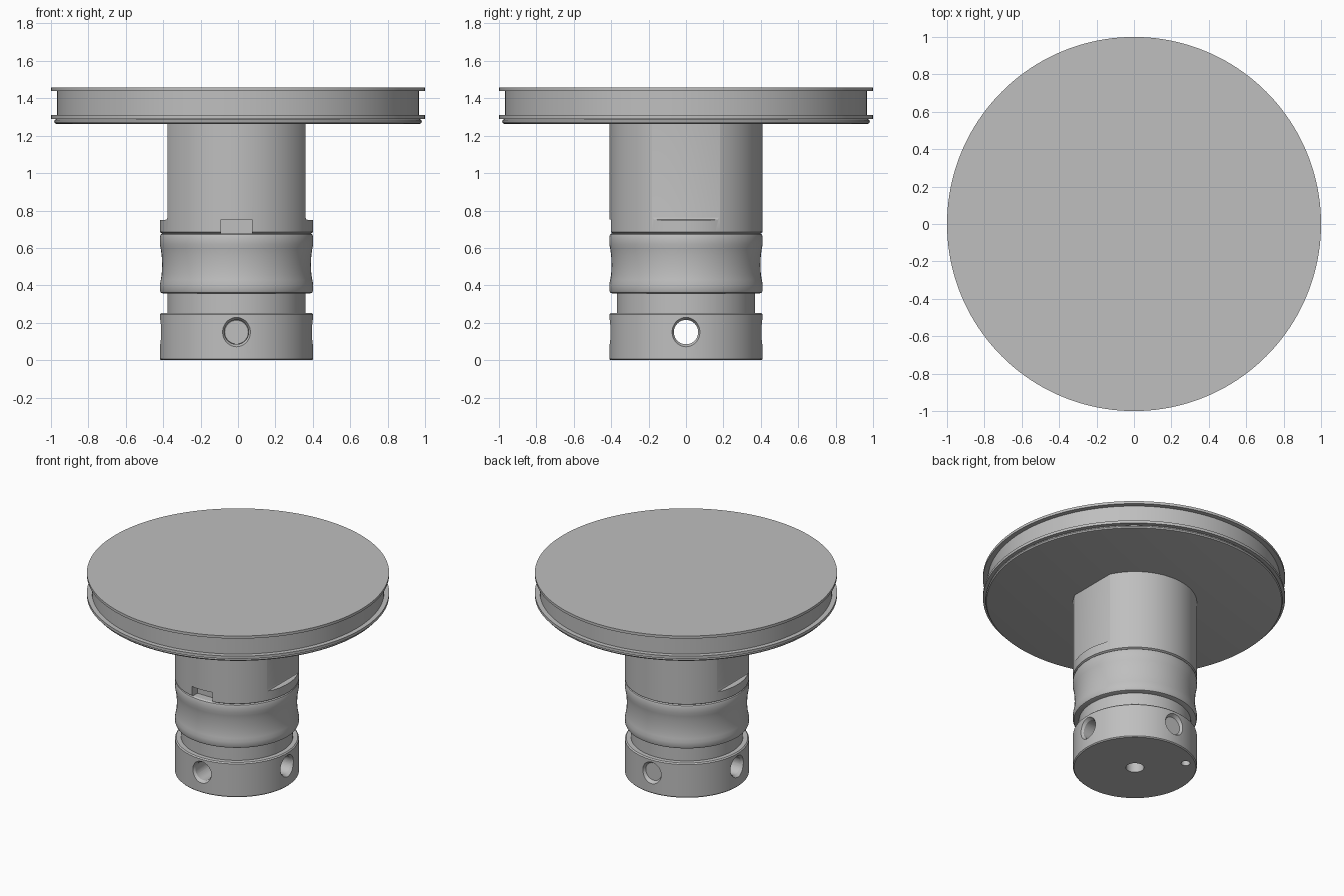
import bpy, bmesh
from math import sin, cos, pi, radians
from mathutils import Matrix, Vector

cube = bpy.data.objects.get("Cube")
if cube:
    bpy.data.objects.remove(cube, do_unlink=True)

metal = bpy.data.materials.new("grey_metal")
metal.use_nodes = True
GREY = (0.52, 0.52, 0.52, 1)
metal.diffuse_color = GREY
metal.node_tree.nodes["Principled BSDF"].inputs["Base Color"].default_value = GREY

CX = -0.008   # shaft axis
R = 0.41      # shaft radius


def finish(name, bm):
    bmesh.ops.recalc_face_normals(bm, faces=bm.faces)
    mesh = bpy.data.meshes.new(name)
    bm.to_mesh(mesh)
    bm.free()
    mesh.materials.append(metal)
    ob = bpy.data.objects.new(name, mesh)
    bpy.context.collection.objects.link(ob)
    return ob


def lathe(name, profile, steps, cx=0.0):
    """Solid of revolution from (radius, z) points, capped at both ends."""
    bm = bmesh.new()
    rings = [[bm.verts.new((cx + r * cos(2 * pi * i / steps), r * sin(2 * pi * i / steps), z))
              for i in range(steps)] for r, z in profile]
    for a, b in zip(rings, rings[1:]):
        for i in range(steps):
            j = (i + 1) % steps
            bm.faces.new((a[i], a[j], b[j], b[i]))
    bm.faces.new(rings[0])
    bm.faces.new(rings[-1])
    return finish(name, bm)


def cone(name, start, end, r1, r2, segments=40):
    start, end = Vector(start), Vector(end)
    axis = end - start
    bm = bmesh.new()
    turn = axis.to_track_quat('Z', 'Y').to_matrix().to_4x4()
    bmesh.ops.create_cone(bm, cap_ends=True, segments=segments, radius1=r1, radius2=r2,
                          depth=axis.length, matrix=Matrix.Translation((start + end) / 2) @ turn)
    return finish(name, bm)


def box(name, lo, hi):
    lo, hi = Vector(lo), Vector(hi)
    bm = bmesh.new()
    size = Matrix.Diagonal((*(hi - lo), 1))
    bmesh.ops.create_cube(bm, size=1, matrix=Matrix.Translation((lo + hi) / 2) @ size)
    return finish(name, bm)


def cut(target, cutter):
    mod = target.modifiers.new("cut", 'BOOLEAN')
    mod.operation = 'DIFFERENCE'
    mod.solver = 'EXACT'
    mod.object = cutter
    bpy.context.view_layer.objects.active = target
    bpy.ops.object.modifier_apply(modifier=mod.name)
    bpy.data.objects.remove(cutter, do_unlink=True)


def smooth(ob):
    bpy.ops.object.select_all(action='DESELECT')
    ob.select_set(True)
    bpy.context.view_layer.objects.active = ob
    bpy.ops.object.shade_smooth_by_angle(angle=radians(28))


# Round table with a channelled rim
table = lathe("round_table", [
    (0.965, 1.262), (0.977, 1.265), (0.983, 1.274), (0.98, 1.284), (0.97, 1.29),
    (1.0, 1.29), (1.0, 1.31), (0.967, 1.31), (0.967, 1.438), (1.0, 1.438), (1.0, 1.457)], 160)

# Bottom collar with a narrow neck above it
collar = lathe("bottom_collar", [
    (0.403, 0), (R, 0.007), (R, 0.245), (0.402, 0.253), (0.37, 0.253), (0.37, 0.36)], 96, CX)

# Sleeve with a waisted grip
sleeve = lathe("grip_sleeve", [
    (0.395, 0.357), (0.405, 0.361), (R, 0.372), (R, 0.405), (0.405, 0.43), (0.4, 0.46),
    (0.398, 0.51), (0.4, 0.56), (0.405, 0.595), (R, 0.62), (R, 0.66), (0.406, 0.672),
    (0.395, 0.679)], 96, CX)

# Upper shaft
shaft = lathe("upper_shaft", [(0.398, 0.678), (R, 0.685), (R, 1.264)], 96, CX)

# Wrench flats with a sloped foot on both sides of the shaft
for side in (-1, 1):
    bm = bmesh.new()
    outline = [(0.368, 1.3), (0.368, 0.765), (0.373, 0.753), (0.385, 0.749), (0.6, 0.749), (0.6, 1.3)]
    face = bm.faces.new([bm.verts.new((CX + side * x, -0.5, z)) for x, z in outline])
    swept = bmesh.ops.extrude_face_region(bm, geom=[face])["geom"]
    bmesh.ops.translate(bm, vec=(0, 1, 0), verts=[v for v in swept if isinstance(v, bmesh.types.BMVert)])
    cut(shaft, finish("flat_cutter", bm))

# Front key notch
cut(shaft, box("notch_cutter", (CX - 0.082, -0.6, 0.6), (CX + 0.082, -0.34, 0.752)))

# Crossed tommy bar holes with countersunk mouths
for d in (Vector((1, 0, 0)), Vector((0, 1, 0))):
    centre = Vector((CX, 0, 0.15))
    cut(collar, cone("bar_cutter", centre - d * 0.6, centre + d * 0.6, 0.065, 0.065))
    for s in (-1, 1):
        cut(collar, cone("mouth_cutter", centre + d * s * 0.385, centre + d * s * 0.425, 0.063, 0.088))

# Centre bore and locating hole in the base
cut(collar, cone("bore_cutter", (CX, 0, -0.1), (CX, 0, 0.15), 0.06, 0.06))
cut(collar, cone("pin_cutter", (CX - 0.22, 0.26, -0.1), (CX - 0.22, 0.26, 0.1), 0.03, 0.03, 24))

for part in (table, collar, sleeve, shaft):
    smooth(part)
